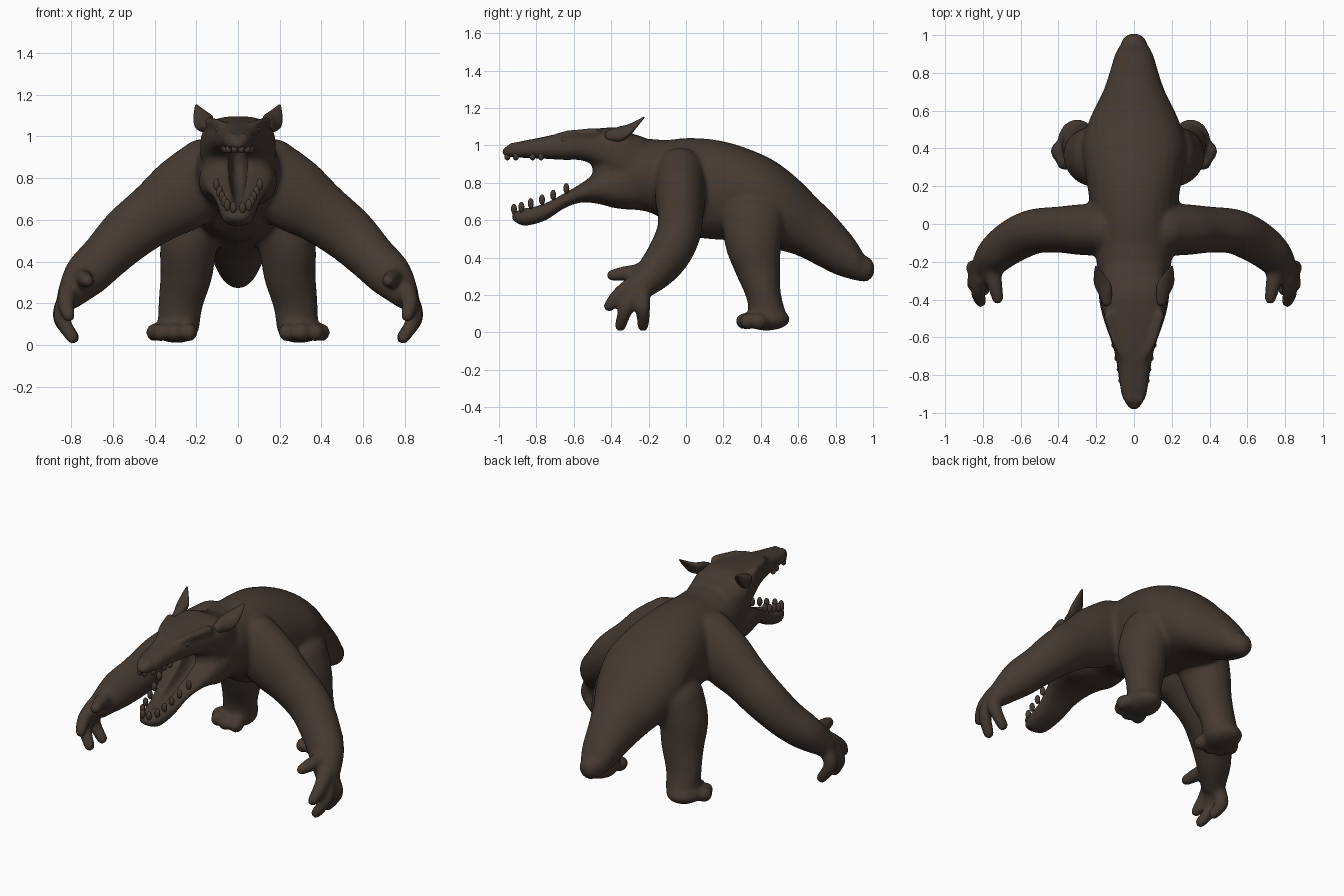
import bpy, bmesh
from math import sin, cos, pi, copysign
from mathutils import Vector, Matrix

cube = bpy.data.objects.get("Cube")
if cube:
    bpy.data.objects.remove(cube, do_unlink=True)

hide = bpy.data.materials.new("dark_brown_hide")
hide.use_nodes = True
colour = (0.06, 0.042, 0.032, 1)
hide.diffuse_color = colour
hide.node_tree.nodes["Principled BSDF"].inputs["Base Color"].default_value = colour
hide.node_tree.nodes["Principled BSDF"].inputs["Roughness"].default_value = 0.8

X, Y, Z = Vector((1, 0, 0)), Vector((0, 1, 0)), Vector((0, 0, 1))
SIDES = 28


def smooth_rows(rows, steps=5):
    """Pass a smooth spline through rows of (x, y, z, radius, radius)."""
    out = []
    for i in range(len(rows) - 1):
        p = rows[max(i - 1, 0)]
        q, r = rows[i], rows[i + 1]
        s = rows[min(i + 2, len(rows) - 1)]
        for k in range(steps):
            t = k / steps
            out.append([b + t * ((c - a) + t * ((2 * a - 5 * b + 4 * c - d)
                        + t * (3 * b - a - 3 * c + d))) / 2
                        for a, b, c, d in zip(p, q, r, s)])
    return out + [list(rows[-1])]


def tube(bm, rows, axis=None, power=1.0, side=1):
    """Round-ended tube; rings face the axis if given, else follow the path."""
    rows = smooth_rows(rows)
    centres = [Vector((r[0] * side, r[1], r[2])) for r in rows]
    rings = []
    for i, (c, r) in enumerate(zip(centres, rows)):
        t = axis or (centres[min(i + 1, len(rows) - 1)] - centres[max(i - 1, 0)]).normalized()
        rings.append((c, t, r[3], r[4]))

    def cap(ring, sign):
        c, t, a, b = ring
        angles = [pi / 2 * f for f in (0.25, 0.5, 0.7, 0.88)]
        return [(c + t * sign * sin(g) * min(a, b) * 0.8, t, a * cos(g), b * cos(g)) for g in angles]

    rings = cap(rings[0], -1)[::-1] + rings + cap(rings[-1], 1)
    loops = []
    for c, t, a, b in rings:
        u = t.cross(Z if axis else Y).normalized()
        v = u.cross(t)
        loop = []
        for k in range(SIDES):
            g = 2 * pi * k / SIDES
            cx, sy = (copysign(abs(w) ** power, w) for w in (cos(g), sin(g)))
            loop.append(bm.verts.new(c + u * a * cx + v * b * sy))
        loops.append(loop)
    faces = [bm.faces.new((l[k], l[(k + 1) % SIDES], m[(k + 1) % SIDES], m[k]))
             for l, m in zip(loops, loops[1:]) for k in range(SIDES)]
    faces += [bm.faces.new(loops[0]), bm.faces.new(loops[-1])]
    bmesh.ops.recalc_face_normals(bm, faces=faces)


def trunk(bm, profile, power):
    """Tube along y from rows of (y, top, bottom, half width)."""
    rows = [(0, y, (t + b) / 2, w, (t - b) / 2) for y, t, b, w in profile]
    tube(bm, rows, axis=Y, power=power)


def blob(bm, centre, size):
    place = Matrix.Translation(centre) @ Matrix.Diagonal((*size, 1))
    bmesh.ops.create_uvsphere(bm, u_segments=16, v_segments=10, radius=1, matrix=place)


def finish(bm, name):
    mesh = bpy.data.meshes.new(name)
    bm.to_mesh(mesh)
    bm.free()
    mesh.shade_smooth()
    mesh.materials.append(hide)
    obj = bpy.data.objects.new(name, mesh)
    bpy.context.collection.objects.link(obj)
    return obj


flesh = bmesh.new()

# Torso and tail
trunk(flesh, [(-.38, 1.05, .69, .165), (-.29, 1.04, .66, .185), (-.19, 1.035, .64, .2),
              (-.1, 1.03, .59, .21), (0, 1.04, .52, .22), (.12, 1.035, .5, .235),
              (.25, 1.01, .49, .255), (.4, .955, .46, .275), (.5, .9, .44, .255),
              (.6, .82, .41, .215), (.7, .72, .36, .165), (.8, .62, .31, .13),
              (.9, .5, .28, .1), (.955, .41, .27, .068)], 0.95)

# Skull and snout
trunk(flesh, [(-.965, .99, .94, .035), (-.9, 1.018, .935, .068), (-.78, 1.042, .93, .083),
              (-.66, 1.068, .923, .108), (-.56, 1.082, .918, .138), (-.45, 1.093, .87, .168),
              (-.36, 1.095, .8, .182), (-.28, 1.06, .75, .175)], 0.75)

# Lower jaw and throat
trunk(flesh, [(-.91, .648, .59, .055), (-.86, .665, .57, .075), (-.75, .695, .6, .092),
              (-.65, .748, .665, .115), (-.56, .8, .695, .145), (-.47, .865, .688, .172),
              (-.38, .9, .665, .187), (-.28, .95, .655, .18)], 0.8)

for s in (1, -1):
    # Arms
    tube(flesh, [(.12, -.03, .83, .18, .14), (.27, -.03, .72, .18, .135), (.4, -.03, .63, .15, .122),
                 (.53, -.04, .53, .135, .118), (.64, -.09, .42, .117, .115),
                 (.73, -.16, .33, .108, .1), (.8, -.25, .24, .07, .075)], side=s)
    # Thumb and three fingers
    for finger in ([(.75, -.25, .32), (.735, -.33, .315), (.72, -.4, .305)],
                   [(.81, -.28, .26), (.825, -.36, .2), (.81, -.415, .135)],
                   [(.82, -.27, .22), (.845, -.32, .13), (.79, -.352, .03)],
                   [(.82, -.24, .22), (.85, -.23, .13), (.785, -.23, .03)]):
        tube(flesh, [(*p, r, r) for p, r in zip(finger, (.048, .04, .031))], side=s)
    # Legs
    tube(flesh, [(.19, .36, .62, .14, .17), (.235, .36, .48, .137, .152), (.248, .385, .34, .125, .122),
                 (.275, .415, .2, .107, .093), (.285, .435, .09, .1, .1)], side=s)
    # Feet and toes
    blob(flesh, (s * .3, .43, .07), (.108, .128, .06))
    for x, y in ((.235, .32), (.305, .315), (.37, .335), (.4, .385)):
        blob(flesh, (s * x, y, .06), (.042, .052, .045))
    # Brow ridges and nostril bumps
    tube(flesh, [(.06, -.7, 1.05, .015, .015), (.1, -.62, 1.065, .02, .02),
                 (.14, -.48, 1.07, .025, .025)], side=s)
    blob(flesh, (s * .028, -.925, 1.0), (.02, .03, .02))

body = finish(flesh, "body")

# Mouth hollow, cut from the fused body
hollow = bmesh.new()
tube(hollow, [(0, -.83, .695, .03, .045), (0, -.65, .775, .035, .08),
              (0, -.5, .86, .045, .11), (0, -.4, .895, .03, .07)])
cutter = finish(hollow, "mouth_cutter")
cutter.hide_render = True
cutter.hide_viewport = True
cutter.display_type = 'WIRE'


def fuse(size):
    mod = body.modifiers.new("fuse", 'REMESH')
    mod.mode = 'VOXEL'
    mod.voxel_size = size
    mod.use_smooth_shade = True


fuse(.012)
cut = body.modifiers.new("mouth", 'BOOLEAN')
cut.operation = 'DIFFERENCE'
cut.object = cutter
fuse(.011)
soften = body.modifiers.new("soften", 'SMOOTH')
soften.factor = 0.5
soften.iterations = 8

for s, label in ((1, "left"), (-1, "right")):
    # Pointed ears
    bm = bmesh.new()
    tube(bm, [(.14, -.41, 1.05, .03, .03), (.163, -.33, 1.07, .05, .028),
              (.185, -.27, 1.112, .03, .014), (.2, -.225, 1.15, .006, .004)], side=s)
    finish(bm, label + "_ear")
    # Eyes
    bm = bmesh.new()
    blob(bm, (s * .09, -.645, 1.03), (.02, .025, .02))
    finish(bm, label + "_eye")

# Knobbly teeth along both jaws
for name, height, spots in (
        ("lower_teeth", .028, [(.022, -.92, .66), (.052, -.88, .67), (.066, -.83, .69),
                               (.076, -.77, .71), (.088, -.71, .735), (.104, -.64, .77)]),
        ("upper_teeth", .02, [(.016, -.955, .94), (.045, -.91, .94), (.058, -.82, .94), (.066, -.775, .94)])):
    bm = bmesh.new()
    for x, y, z in spots:
        for s in (1, -1):
            blob(bm, (s * x, y, z), (.016, .016, height))
    finish(bm, name)
